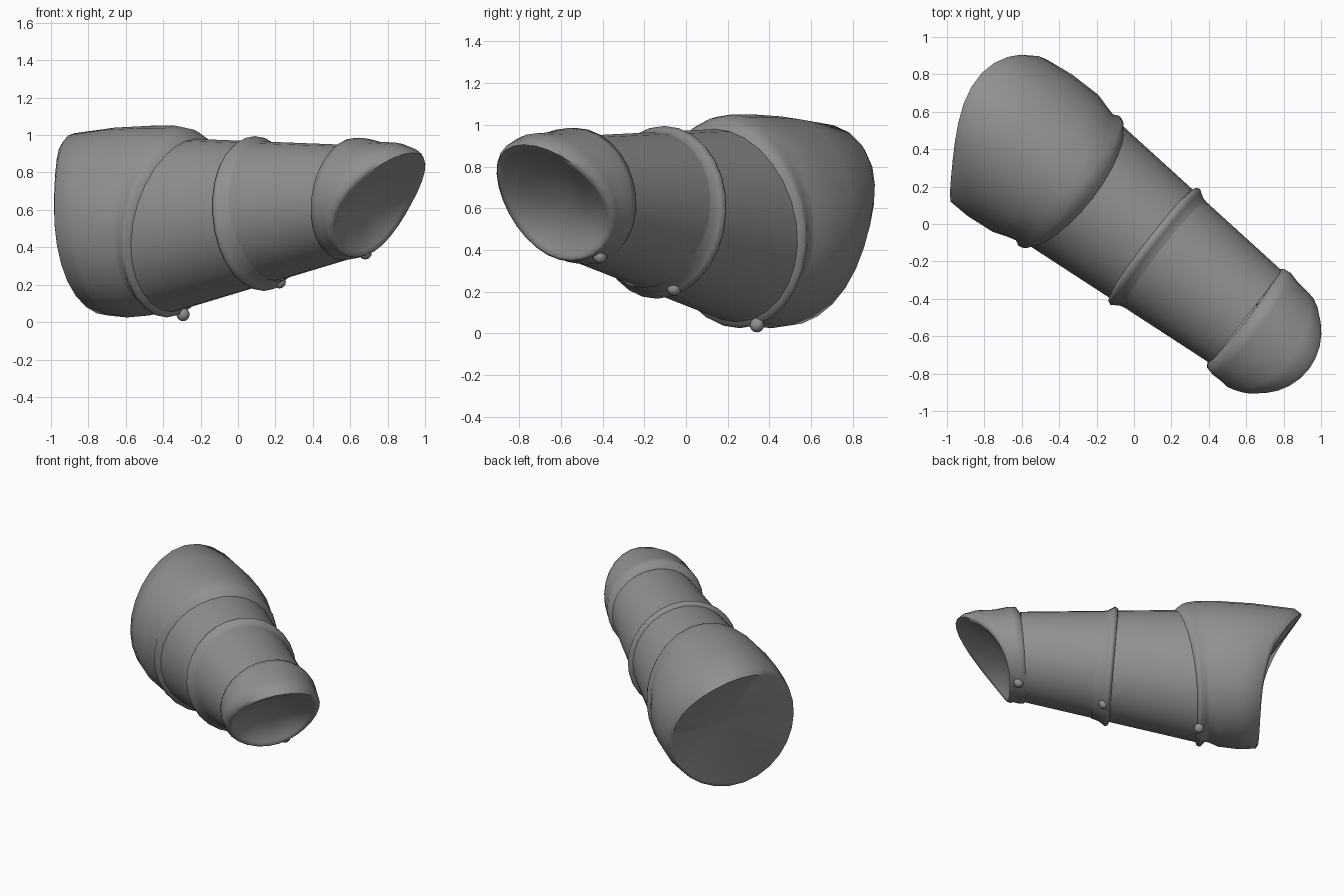
import bpy, bmesh, math
from mathutils import Vector

if "Cube" in bpy.data.objects:
    bpy.data.objects.remove(bpy.data.objects["Cube"])

SEG = 28
D = Vector((0.79, -0.61, 0)).normalized()   # long axis
N = Vector((-D.y, D.x, 0))                  # sideways axis

grey = bpy.data.materials.new("plain_grey")
grey.diffuse_color = (0.28, 0.28, 0.28, 1)
grey.use_nodes = True
grey.node_tree.nodes["Principled BSDF"].inputs["Base Color"].default_value = grey.diffuse_color


def place(t, s, z):
    return D * t + N * s + Vector((0, 0, z))


def finish(bm, name, angle):
    bmesh.ops.recalc_face_normals(bm, faces=bm.faces)
    me = bpy.data.meshes.new(name)
    bm.to_mesh(me)
    bm.free()
    me.materials.append(grey)
    ob = bpy.data.objects.new(name, me)
    bpy.context.collection.objects.link(ob)
    bpy.ops.object.select_all(action='DESELECT')
    bpy.context.view_layer.objects.active = ob
    ob.select_set(True)
    bpy.ops.object.shade_smooth_by_angle(angle=math.radians(angle))
    return ob


def loft(name, rows, start=None, end=None, angle=50):
    """rows: t at bottom, t at top, side min/max, z min/max, slant power, slant turn"""
    bm = bmesh.new()
    rings = []
    for tb, tt, s0, s1, z0, z1, p, turn in rows:
        ring = []
        for i in range(SEG):
            a = 2 * math.pi * i / SEG
            t = tb + (tt - tb) * ((math.sin(a + math.radians(turn)) + 1) / 2) ** p
            s = (s0 + s1) / 2 + (s1 - s0) / 2 * math.cos(a)
            z = (z0 + z1) / 2 + (z1 - z0) / 2 * math.sin(a)
            ring.append(bm.verts.new(place(t, s, z)))
        rings.append(ring)
    for a, b in zip(rings, rings[1:]):
        for i in range(SEG):
            j = (i + 1) % SEG
            bm.faces.new((a[i], a[j], b[j], b[i]))
    # pointed fan caps
    for ring, tip in ((rings[0], start), (rings[-1], end)):
        if tip:
            c = bm.verts.new(place(*tip))
            for i in range(SEG):
                bm.faces.new((ring[i], ring[(i + 1) % SEG], c))
    return finish(bm, name, angle)


def sleeve(t, grow=0.0):
    """tapered sleeve size at t"""
    f = (t + 0.45) / 1.3
    lo, hi = (-0.44, 0.385, 0.05, 0.985), (-0.335, 0.28, 0.36, 0.945)
    v = [a + (b - a) * f for a, b in zip(lo, hi)]
    return (v[0] - grow, v[1] + grow, v[2] - grow, v[3] + grow)


# tapered middle sleeve
loft("sleeve", [(t, t, *sleeve(t), 1, 0) for t in (-0.46, -0.2, 0.17, 0.5, 0.78)])

# wide rear cuff with slanted end and rolled front ridge
loft("rear_cuff", [
    (-0.855, -1.14, -0.485, 0.39, 0.06, 0.97, 3.1, 20),
    (-0.84, -1.09, -0.505, 0.41, 0.035, 1.01, 3.1, 20),
    (-0.72, -0.80, -0.51, 0.43, 0.025, 1.04, 2, 15),
    (-0.58, -0.56, -0.495, 0.43, 0.035, 1.05, 1.8, 0),
    (-0.52, -0.40, -0.465, 0.405, 0.06, 1.05, 1.8, 0),
    (-0.49, -0.34, -0.455, 0.395, 0.06, 1.04, 1.8, 0),
    (-0.46, -0.31, -0.47, 0.41, 0.025, 1.025, 1.8, 0),
    (-0.44, -0.285, -0.465, 0.405, 0.03, 1.005, 1.8, 0),
    (-0.425, -0.25, -0.43, 0.375, 0.065, 0.97, 1.8, 0),
], start=(-0.80, -0.04, 0.5), angle=70)

# narrow middle ridge
loft("middle_ridge", [(t + 0.04, t - 0.02, *sleeve(t, g), 1, 0)
                      for t, g in ((0.125, -0.01), (0.135, 0.018), (0.155, 0.028),
                                   (0.175, 0.016), (0.20, 0.003), (0.25, -0.004))], angle=60)

# front cuff with slanted lip and dished mouth
loft("front_cuff", [
    (0.73, 0.79, -0.33, 0.27, 0.36, 0.94, 1, 0),
    (0.74, 0.82, -0.37, 0.30, 0.33, 0.985, 1, 0),
    (0.78, 0.87, -0.38, 0.305, 0.335, 0.985, 1, 0),
    (0.81, 0.97, -0.38, 0.29, 0.35, 0.965, 1.2, 0),
    (0.83, 1.10, -0.385, 0.285, 0.345, 0.96, 1.5, 0),
    (0.845, 1.19, -0.37, 0.28, 0.35, 0.93, 1.6, 0),
    (0.85, 1.215, -0.35, 0.26, 0.36, 0.905, 1.6, 0),
    (0.845, 1.18, -0.325, 0.235, 0.38, 0.875, 1.6, 0),
    (0.83, 1.03, -0.23, 0.15, 0.45, 0.78, 1.5, 0),
], end=(0.87, -0.04, 0.6), angle=70)

# small knobs under each ridge
for i, (t, z) in enumerate(((-0.44, 0.04), (0.21, 0.215), (0.79, 0.37))):
    bm = bmesh.new()
    bmesh.ops.create_uvsphere(bm, u_segments=12, v_segments=8, radius=0.035)
    for v in bm.verts:
        v.co = place(t + v.co.x, 0.09 + v.co.y, z + v.co.z)
    finish(bm, "knob_%d" % (i + 1), 60)
